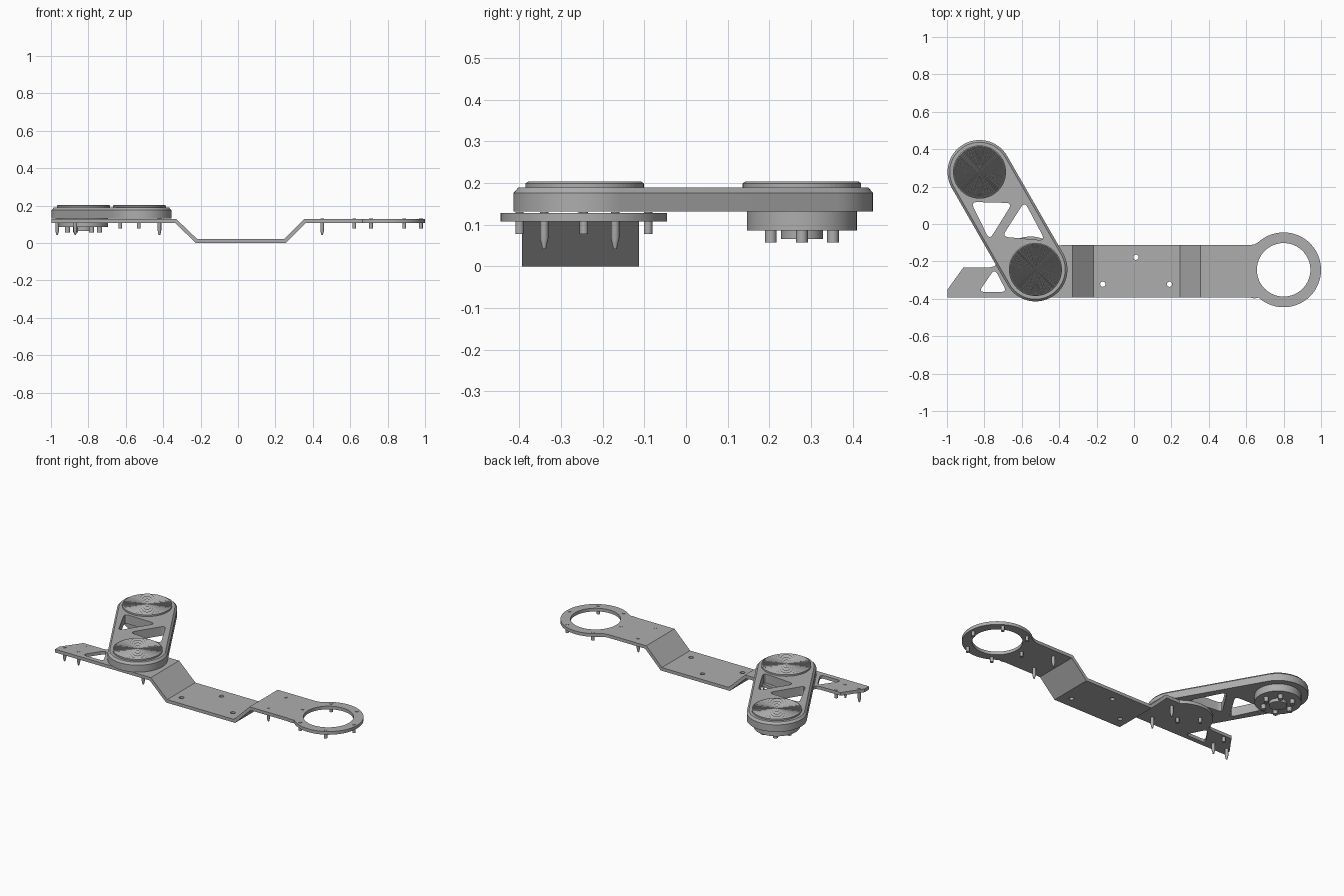
import bpy, bmesh, math
from mathutils import Vector

cube = bpy.data.objects.get("Cube")
if cube:
    bpy.data.objects.remove(cube)


def material(name, rgb):
    m = bpy.data.materials.new(name)
    m.use_nodes = True
    m.diffuse_color = (*rgb, 1)
    m.node_tree.nodes["Principled BSDF"].inputs["Base Color"].default_value = (*rgb, 1)
    return m


GREY = material("light grey", (0.42, 0.42, 0.42))


def add(name, mesh, smooth=True):
    ob = bpy.data.objects.new(name, mesh)
    bpy.context.collection.objects.link(ob)
    mesh.materials.clear()
    mesh.materials.append(GREY)
    if smooth:
        bpy.ops.object.select_all(action='DESELECT')
        bpy.context.view_layer.objects.active = ob
        ob.select_set(True)
        bpy.ops.object.shade_smooth_by_angle(angle=math.radians(30))
    return ob


def arc(c, r, start, end, n=32):
    angles = [math.radians(start + (end - start) * i / n) for i in range(n + 1)]
    return [(c[0] + r * math.cos(a), c[1] + r * math.sin(a)) for a in angles]


def circle(c, r, n=32):
    return arc(c, r, 0, 360, n)[:-1]


def rounded(points, r, n=5):
    """Round every corner of a polygon."""
    out = []
    pts = [Vector(p) for p in points]
    for i, p in enumerate(pts):
        a = p + (pts[i - 1] - p).normalized() * r
        b = p + (pts[(i + 1) % len(pts)] - p).normalized() * r
        for k in range(n + 1):
            t = k / n
            out.append(tuple(a * (1 - t) ** 2 + p * 2 * t * (1 - t) + b * t * t))
    return out


def slab(name, loops, z0, z1):
    """Flat plate from an outline followed by its holes."""
    cu = bpy.data.curves.new(name, 'CURVE')
    cu.dimensions = '2D'
    cu.fill_mode = 'BOTH'
    cu.extrude = (z1 - z0) / 2
    for loop in loops:
        sp = cu.splines.new('POLY')
        sp.points.add(len(loop) - 1)
        for p, q in zip(sp.points, loop):
            p.co = (q[0], q[1], 0, 1)
        sp.use_cyclic_u = True
    tmp = bpy.data.objects.new("outline", cu)
    bpy.context.collection.objects.link(tmp)
    deps = bpy.context.evaluated_depsgraph_get()
    mesh = bpy.data.meshes.new_from_object(tmp.evaluated_get(deps))
    bpy.data.objects.remove(tmp)
    bm = bmesh.new()
    bm.from_mesh(mesh)
    for v in bm.verts:
        v.co.z += (z0 + z1) / 2
    bmesh.ops.remove_doubles(bm, verts=bm.verts, dist=1e-5)
    bmesh.ops.recalc_face_normals(bm, faces=bm.faces)
    bm.to_mesh(mesh)
    bm.free()
    return add(name, mesh)


def lathe(name, c, profile, n=48, smooth=True):
    """Turn a radius/height profile around a vertical axis."""
    bm = bmesh.new()
    vs = [bm.verts.new((c[0] + r, c[1], z)) for r, z in profile]
    es = [bm.edges.new(e) for e in zip(vs, vs[1:])]
    bmesh.ops.spin(bm, geom=vs + es, cent=(*c, 0), axis=(0, 0, 1),
                   angle=math.tau, steps=n, use_duplicate=False)
    bmesh.ops.remove_doubles(bm, verts=bm.verts, dist=1e-5)
    bmesh.ops.recalc_face_normals(bm, faces=bm.faces)
    mesh = bpy.data.meshes.new(name)
    bm.to_mesh(mesh)
    bm.free()
    return add(name, mesh, smooth)


def pin(name, c, bottom, top, r=0.01, tip=0.0):
    lathe(name, c, [(0, top), (r, top), (r, bottom + tip),
                    (r * (0.4 if tip else 1), bottom), (0, bottom)], 16)


FAR, NEAR, RING = (-0.826, 0.278), (-0.527, -0.243), (0.8, -0.245)
BACK, FRONT, LOW, HIGH, T = -0.113, -0.393, 0.0, 0.108, 0.02

# Left mounting plate with a rounded shoulder behind the arm pivot
shoulder = arc((-0.553, -0.25), 0.183, 48, 165)
left_outline = ([(-0.33, FRONT), (-0.33, BACK)] + shoulder
                + [(-0.745, -0.225), (-0.77, -0.232), (-0.912, -0.232),
                   (-0.997, -0.35), (-0.997, FRONT)])
window = rounded([(-0.745, -0.24), (-0.83, -0.363), (-0.68, -0.363)], 0.03)
slab("left_plate", [left_outline, window], HIGH, HIGH + T)

# Recessed middle plate with screw holes
slab("middle_plate",
     [[(-0.225, FRONT), (0.255, FRONT), (0.255, BACK), (-0.225, BACK)]]
     + [circle(c, 0.014, 16) for c in ((0.01, -0.178), (-0.167, -0.322), (0.19, -0.322))],
     LOW, LOW + T)

# Right plate ending in a ring
neck = arc(RING, 0.2, -132, 132, 64)
ring_outline = ([(0.355, BACK), (0.355, FRONT), (0.62, FRONT), (0.645, -0.398)]
                + neck + [(0.645, -0.108), (0.62, BACK)])
slab("ring_plate", [ring_outline, circle(RING, 0.143, 64)], HIGH, HIGH + T)

# Slopes joining the three plates
for name, lo, hi in (("left_slope", -0.225, -0.33), ("right_slope", 0.255, 0.355)):
    s = 0.008 if hi > lo else -0.008
    bm = bmesh.new()
    vs = [bm.verts.new((x, FRONT, z)) for x, z in
          ((lo, LOW), (hi + s, HIGH), (hi, HIGH + T), (lo - s, LOW + T))]
    face = bm.faces.new(vs)
    ext = bmesh.ops.extrude_face_region(bm, geom=[face])["geom"]
    bmesh.ops.translate(bm, vec=(0, BACK - FRONT, 0),
                        verts=[g for g in ext if isinstance(g, bmesh.types.BMVert)])
    bmesh.ops.recalc_face_normals(bm, faces=bm.faces)
    mesh = bpy.data.meshes.new(name)
    bm.to_mesh(mesh)
    bm.free()
    add(name, mesh, False)

# Swinging arm with two triangular windows and a chamfered top edge
R = 0.171
axis = Vector(FAR) - Vector(NEAR)
turn = math.degrees(math.atan2(axis.y, axis.x))
arm_loops = [arc(FAR, R, turn - 90, turn + 90) + arc(NEAR, R, turn + 90, turn + 270),
             rounded([(-0.872, 0.118), (-0.65, 0.112), (-0.773, -0.085)], 0.035),
             rounded([(-0.585, 0.12), (-0.705, -0.068), (-0.475, -0.088)], 0.035)]
slab("arm_body", arm_loops, 0.132, 0.176)
arm_top = slab("arm_top", arm_loops, 0.176, 0.189)
for v in arm_top.data.vertices:
    p = v.co.xy
    t = min(1, max(0, (p - Vector(NEAR)).dot(axis) / axis.length_squared))
    out = p - (Vector(NEAR) + axis * t)
    if v.co.z > 0.18 and out.length > R - 0.002:
        v.co.xy = p - out.normalized() * 0.012

# Finely grooved round pads on both arm ends
RIDGES = 24
grooves = [(0.136 * (1 - i / (2 * RIDGES)), 0.203 - 0.003 * (i % 2))
           for i in range(2 * RIDGES)]
for name, c in (("far_pad", FAR), ("near_pad", NEAR)):
    lathe(name, c, [(0.142, 0.185), (0.142, 0.199)] + grooves + [(0, 0.203)], 64, False)

# Turntable under the far end of the arm
lathe("turntable", FAR, [(0, 0.134), (0.132, 0.134), (0.132, 0.086), (0, 0.086)])
lathe("turntable_hub", FAR, [(0, 0.09), (0.05, 0.09), (0.05, 0.065), (0, 0.065)])
for i, c in enumerate(circle(FAR, 0.086, 6)):
    pin(f"turntable_pin_{i + 1}", c, 0.057, 0.09, 0.014)

# Pins under the plates
for i, c in enumerate(circle(RING, 0.178, 6)):
    pin(f"ring_pin_{i + 1}", c, 0.078, 0.13)
long_pins = [(x, y) for x in (0.45, -0.42) for y in (-0.34, -0.17)]
for i, c in enumerate(long_pins + [(-0.967, -0.34), (-0.87, -0.34)]):
    pin(f"locating_pin_{i + 1}", c, 0.042, 0.13, 0.01, 0.025)
for i, c in enumerate([(-0.87, -0.25), (-0.53, -0.25), (-0.63, -0.17)]):
    pin(f"short_pin_{i + 1}", c, 0.078, 0.129)
